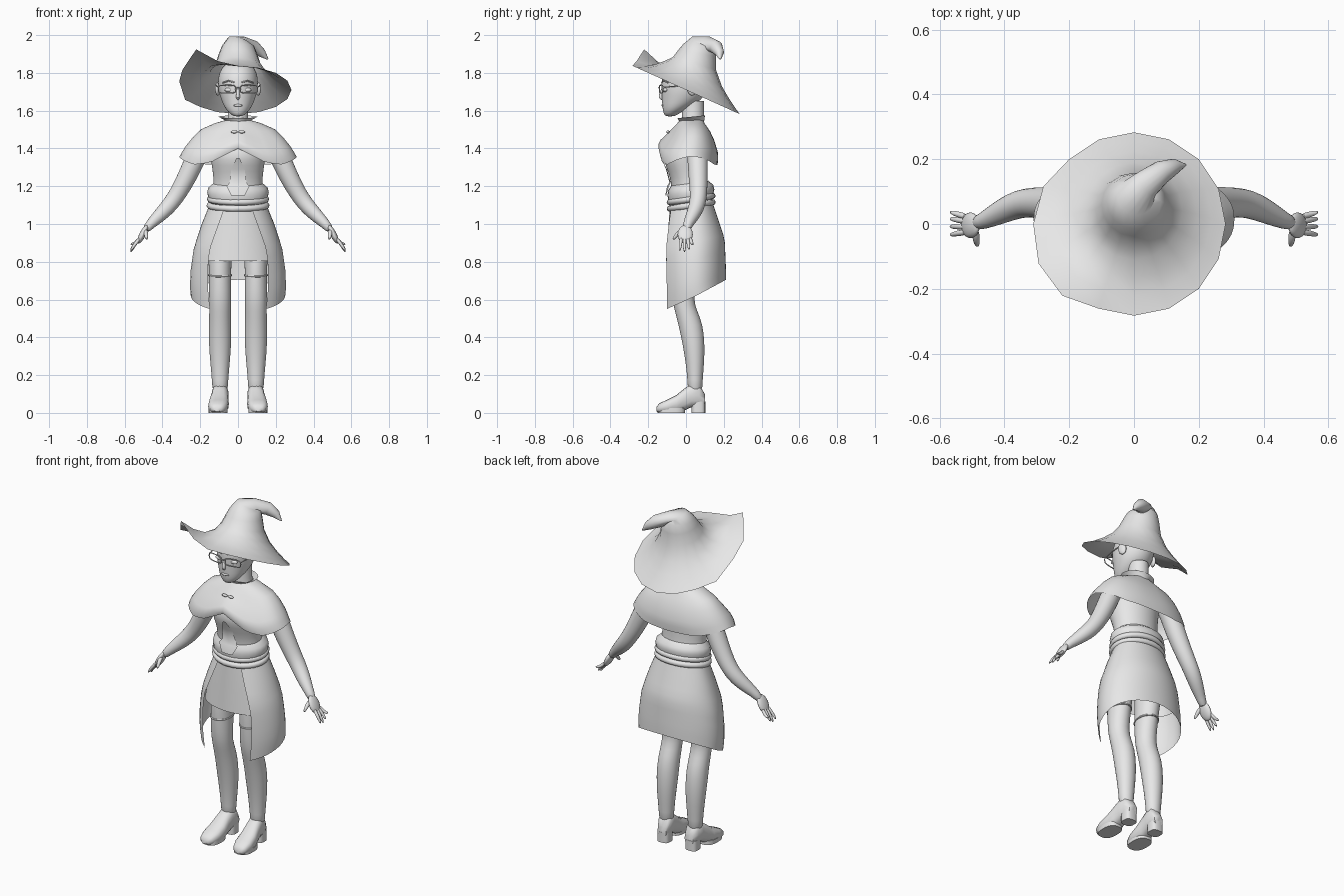
import bpy, bmesh, math
from mathutils import Vector, Matrix, Euler

cube = bpy.data.objects.get("Cube")
if cube:
    bpy.data.objects.remove(cube, do_unlink=True)

grey = bpy.data.materials.new("plain_grey")
grey.use_nodes = True
grey.diffuse_color = (.8, .8, .8, 1)
grey.node_tree.nodes["Principled BSDF"].inputs["Base Color"].default_value = (.8, .8, .8, 1)


def finish(name, bm, flip=1, subdivide=0, sharp=50):
    """Turn a bmesh into a shaded object, optionally mirrored in x."""
    for vert in bm.verts:
        vert.co.x *= flip
    bmesh.ops.recalc_face_normals(bm, faces=bm.faces[:])
    mesh = bpy.data.meshes.new(name)
    bm.to_mesh(mesh)
    bm.free()
    mesh.materials.append(grey)
    obj = bpy.data.objects.new(name, mesh)
    bpy.context.collection.objects.link(obj)
    bpy.ops.object.select_all(action='DESELECT')
    obj.select_set(True)
    bpy.context.view_layer.objects.active = obj
    bpy.ops.object.shade_smooth_by_angle(angle=math.radians(sharp))
    if subdivide:
        obj.modifiers.new("Smooth", 'SUBSURF').levels = subdivide
        obj.modifiers["Smooth"].render_levels = subdivide
    return obj


def loft(name, rings, wrap=True, caps=True, loop=False, **options):
    """Skin a list of equal-sized rings of points."""
    bm = bmesh.new()
    rows = [[bm.verts.new(p) for p in ring] for ring in rings]
    count = len(rows[0])
    for lower, upper in zip(rows, rows[1:] + (rows[:1] if loop else [])):
        for i in range(count if wrap else count - 1):
            j = (i + 1) % count
            bm.faces.new((lower[i], lower[j], upper[j], upper[i]))
    if caps and wrap and not loop:
        bm.faces.new(rows[0])
        bm.faces.new(rows[-1])
    return finish(name, bm, **options)


def interp(x, table):
    """Piecewise linear lookup in rising (x, value) pairs."""
    for (x0, v0), (x1, v1) in zip(table, table[1:]):
        if x <= x1:
            return v0 + (v1 - v0) * max(0, (x - x0) / (x1 - x0))
    return table[-1][1]


def oval(t, width, front, back, power=2, middle=None):
    """Point of a rounded body outline; t = 0 is the front."""
    middle = (front + back) / 2 if middle is None else middle
    bend = lambda v: math.copysign(abs(v) ** (2 / power), v)
    c = -bend(math.cos(t))
    return width * bend(math.sin(t)), middle + c * (middle - front if c < 0 else back - middle)


def section(z, width, front, back, n=24, cx=0, tilt=0, **shape):
    points = [oval(math.tau * i / n, width, front, back, **shape) for i in range(n)]
    return [Vector((cx + x, y, z + tilt * y)) for x, y in points]


def tube(name, path, radii, n=10, loop=False, **options):
    """Sweep a circle along a path."""
    path = [Vector(p) for p in path]
    last = len(path) - 1
    rings, side = [], None
    for i, p in enumerate(path):
        after = path[(i + 1) % len(path)] if loop else path[min(i + 1, last)]
        before = path[i - 1] if loop else path[max(i - 1, 0)]
        along = (after - before).normalized()
        side = along.orthogonal() if side is None else side - along * side.dot(along)
        side.normalize()
        up = along.cross(side)
        r = radii[i] if isinstance(radii, (list, tuple)) else radii
        angles = [math.tau * k / n for k in range(n)]
        rings.append([p + r * (side * math.cos(a) + up * math.sin(a)) for a in angles])
    return loft(name, rings, loop=loop, **options)


def blob(name, place, scale, turn=(0, 0, 0), **options):
    bm = bmesh.new()
    bmesh.ops.create_uvsphere(bm, u_segments=16, v_segments=10, radius=1,
                              matrix=Matrix.LocRotScale(Vector(place), Euler(turn), Vector(scale)))
    return finish(name, bm, **options)


# Hat: tilted brim with one curled corner, bent crown and hooked tip
sides = 16
around = [math.tau * k / sides for k in range(sides)]
curl = {9: .035, 10: .115, 11: .05, 12: .045}
stretch = {10: .03, 11: .036, 12: .028, 13: .02}
hat = []
for radius, middle, lift, curled in ((.283, 0, 0, 1), (.24, .018, .025, .5), (.195, .03, .06, .15), (.15, .04, .105, 0)):
    ring = []
    for k, a in enumerate(around):
        r = radius + curled * stretch.get(k, 0)
        x, y = r * math.sin(a), middle + r * math.cos(a)
        ring.append(Vector((x, y, 1.71 - .45 * y + lift + curled * curl.get(k, 0))))
    hat.append(ring)
for center, radius, normal in (
        ((0, .045, 1.85), .119, (0, .3, 1)), ((0, .06, 1.905), .1, (0, .2, 1)),
        ((0, .07, 1.945), .084, (0, .1, 1)), ((.005, .085, 1.97), .06, (.3, .3, 1)),
        ((.04, .125, 1.952), .045, (1, .7, .5)), ((.085, .16, 1.935), .036, (1, .5, -.5)),
        ((.125, .178, 1.905), .024, (1, .3, -1)), ((.158, .182, 1.872), .004, (.5, 0, -1))):
    spin = Vector((0, 0, 1)).rotation_difference(Vector(normal))
    hat.append([Vector(center) + spin @ Vector((radius * math.sin(a), radius * math.cos(a), 0)) for a in around])
bm_hat = loft("pointed_hat", hat, caps=False, sharp=80)

# Head, neck and collar
head = [(1.568, .022, -.11, -.06), (1.59, .05, -.12, -.03), (1.62, .074, -.126, .03), (1.66, .09, -.128, .085),
        (1.7, .103, -.13, .108), (1.75, .108, -.132, .122), (1.8, .102, -.122, .122), (1.86, .07, -.07, .1)]
loft("head", [section(*row) for row in head], subdivide=1)
loft("neck", [section(z, w, -.015 - w / 9, .095) for z, w in ((1.5, .07), (1.56, .053), (1.65, .053))])
loft("collar", [section(1.53, .055, -.03, .095, tilt=.1), section(1.545, .068, -.035, .098, tilt=.1),
                section(1.565, .103, -.045, .1, tilt=.1)], caps=False)

# Face
tube("nose", [(0, -.122, 1.725), (0, -.132, 1.69), (0, -.138, 1.672), (0, -.122, 1.658)], [.007, .009, .012, .008], subdivide=1)
blob("mouth", (0, -.122, 1.628), (.025, .008, .007))
tube("glasses_bridge", [(-.014, -.14, 1.718), (0, -.145, 1.722), (.014, -.14, 1.718)], .003, n=6)

# Cape with a scalloped hem that parts at the front
hem = [(0, 1.4), (10, 1.365), (25, 1.325), (45, 1.315), (75, 1.345), (95, 1.36), (120, 1.345), (150, 1.315), (180, 1.31)]
cape_rows = [(0, .065, -.03, .09), (.08, .12, -.042, .1), (.25, .195, -.065, .128), (.45, .236, -.095, .15),
             (.7, .275, -.135, .168), (.85, .294, -.146, .17), (1, .31, -.138, .167)]
cape = []
for drop, width, front, back in cape_rows:
    ring = []
    for i in range(48):
        t = math.tau * i / 48
        edge = interp(min(math.degrees(t), 360 - math.degrees(t)), hem)
        ring.append((*oval(t, width, front, back, power=2.3), 1.55 + drop * (edge - 1.55)))
    cape.append(ring)
loft("cape", cape, caps=False, sharp=70)

# Bodice, flared waist and twin belts
torso = [(1.06, .145, -.08, .13), (1.15, .14, -.08, .125), (1.21, .128, -.076, .112), (1.28, .135, -.095, .11),
         (1.34, .145, -.122, .11), (1.4, .15, -.118, .12), (1.46, .14, -.065, .115), (1.52, .06, -.02, .09)]
loft("bodice", [section(*row) for row in torso], subdivide=1)
loft("waist_flare", [section(z, w, -w * .6, w * .92, tilt=.12) for z, w in
                     ((1.215, .128), (1.19, .157), (1.165, .163), (1.14, .158), (1.11, .145))], caps=False)
for label, z, w in (("upper", 1.128, .148), ("lower", 1.094, .15)):
    tube(label + "_belt", section(z, w, -.085, .14, n=32, tilt=.15), .017, n=8, loop=True)
panel = []
for z, half, front in ((1.35, .008, -.132), (1.29, .035, -.106), (1.22, .045, -.088), (1.2, .06, -.1), (1.15, .035, -.11)):
    panel.append([(half * k, front + .15 * half * abs(k), z) for k in (-1, 0, 1)])
loft("bodice_panel", panel, wrap=False)

# Long coat skirt, open at the front, hem rising to the back
gap = [(.55, 38), (.83, 40), (.9, 38), (1, 32), (1.1, 26)]
coat_width = [(.55, .24), (.65, .255), (.75, .252), (.87, .235), (1, .192), (1.1, .152)]
coat_front = [(.55, -.142), (.87, -.15), (1.1, -.09)]
coat_back = [(.75, .212), (.92, .205), (1.1, .145)]
coat = []
for row in range(11):
    ring = []
    for i in range(37):
        f = i / 36
        z = 1.1
        for attempt in range(2):
            start = math.radians(interp(z, gap))
            t = start + (math.tau - 2 * start) * f
            low = .55 + .155 * (math.cos(start) - math.cos(t)) / (1 + math.cos(start))
            z = 1.1 + row / 10 * (low - 1.1)
        ring.append((*oval(t, interp(z, coat_width), interp(z, coat_front), interp(z, coat_back), middle=.05), z))
    coat.append(ring)
loft("coat_skirt", coat, wrap=False)
loft("under_skirt", [section(z, interp(z, coat_width) * .93, -.085 - (1.1 - z) * .07, interp(z, coat_back) - .015)
                     for z in (1.1, 1, .9, .805)], caps=False)

# Paired parts
leg = [(.95, .075, -.08, .1), (.8, .06, -.085, .075), (.7, .06, -.082, .055), (.6, .059, -.075, .04),
       (.54, .058, -.06, .06), (.47, .06, -.042, .09), (.37, .061, -.02, .1), (.27, .053, -.003, .098),
       (.17, .043, .008, .088), (.1, .042, .008, .088)]
boot = [(-.157, .02, .03), (-.142, .04, .05), (-.1, .053, .07), (-.05, .053, .095),
        (-.01, .046, .128), (.03, .043, .155), (.07, .042, .15), (.1, .028, .1)]
for side, s in (("left", 1), ("right", -1)):
    blob(side + "_eye", (.046, -.108, 1.71), (.025, .013, .012), flip=s)
    blob(side + "_ear", (.108, .03, 1.715), (.012, .025, .036), turn=(.2, 0, .3), flip=s)
    tube(side + "_eyebrow", [(.02, -.128, 1.75), (.05, -.122, 1.758), (.08, -.095, 1.748)], .004, n=6, flip=s)
    rim = [(.058 + .046 * math.copysign(abs(math.cos(a)) ** .5, math.cos(a)),
            1.714 + .021 * math.copysign(abs(math.sin(a)) ** .5, math.sin(a))) for a in around]
    tube(side + "_glasses_rim", [(x, -.143 + x * .2, z) for x, z in rim], .003, n=6, loop=True, flip=s)
    tube(side + "_glasses_arm", [(.103, -.122, 1.724), (.113, -.05, 1.73), (.113, .03, 1.735)], .003, n=6, flip=s)
    blob(side + "_cape_clasp", (.02, -.096, 1.488), (.017, .008, .008), flip=s)

    # Arm and hand
    tube(side + "_arm", [(.15, .055, 1.46), (.2, .06, 1.41), (.24, .062, 1.31), (.295, .066, 1.2), (.335, .066, 1.135),
                         (.375, .055, 1.085), (.425, .03, 1.035), (.468, .008, .995), (.49, .002, .965)],
         [.05, .057, .056, .05, .046, .044, .036, .026, .022], n=12, subdivide=1, flip=s)
    blob(side + "_palm", (.505, -.004, .945), (.017, .04, .055), turn=(0, -.47, 0), flip=s)
    for finger, y, tip_y, tip_z in (("little", .022, .038, .893), ("ring", .008, .017, .862),
                                    ("middle", -.008, -.008, .848), ("index", -.024, -.034, .856)):
        tube(f"{side}_{finger}_finger", [(.515, y, .93), (.545, (y + tip_y) / 2, .895), (.57, tip_y, tip_z)],
             [.011, .01, .006], n=8, subdivide=1, flip=s)
    tube(side + "_thumb", [(.49, -.018, .97), (.487, -.05, .945), (.483, -.07, .915)], [.014, .012, .007],
         n=8, subdivide=1, flip=s)

    # Leg, stocking band and heeled boot
    loft(side + "_leg", [section(z, w, f, b, n=16, cx=.095) for z, w, f, b in leg], subdivide=1, flip=s)
    tube(side + "_stocking_band", section(.73, .059, -.081, .062, cx=.095, tilt=.1), .005, n=6, loop=True, flip=s)
    rings = []
    for y, half, top in boot:
        floor = interp(y, [(-.157, .008), (-.14, 0), (-.03, 0), (.02, .03), (.1, .035)])
        shape = [oval(a, half, floor, top, power=2.6) for a in around]
        rings.append([(.097 - .08 * y + x, y, z) for x, z in shape])
    loft(side + "_boot", rings, flip=s)
    loft(side + "_boot_sole", [section(z, .05, -.15, -.005, cx=.105, power=2.6) for z in (0, .025)], sharp=40, flip=s)
    loft(side + "_boot_heel", [section(z, .037, .03, .102, cx=.092, power=3) for z in (0, .06)], sharp=40, flip=s)
